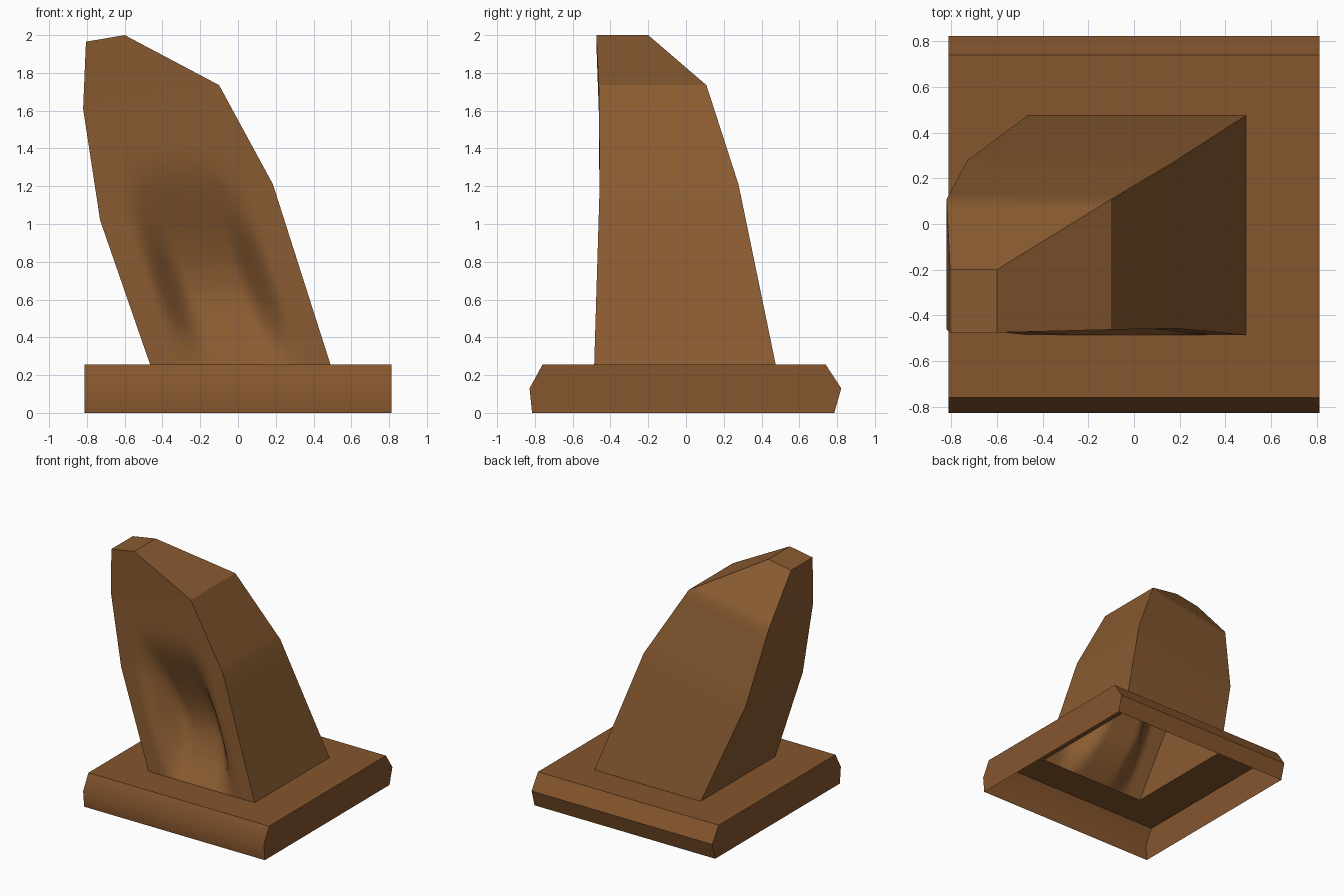
import bpy, bmesh, math
from mathutils import Vector

if "Cube" in bpy.data.objects:
    bpy.data.objects.remove(bpy.data.objects["Cube"])


def material(name, rgb):
    m = bpy.data.materials.new(name)
    m.diffuse_color = (*rgb, 1)
    m.use_nodes = True
    m.node_tree.nodes["Principled BSDF"].inputs["Base Color"].default_value = m.diffuse_color
    return m


def finish(bm, name, mat, angle):
    bmesh.ops.remove_doubles(bm, verts=bm.verts, dist=0.0005)
    bmesh.ops.recalc_face_normals(bm, faces=bm.faces)
    me = bpy.data.meshes.new(name)
    bm.to_mesh(me)
    bm.free()
    ob = bpy.data.objects.new(name, me)
    bpy.context.collection.objects.link(ob)
    me.materials.append(mat)
    bpy.ops.object.select_all(action='DESELECT')
    ob.select_set(True)
    bpy.context.view_layer.objects.active = ob
    bpy.ops.object.shade_smooth_by_angle(angle=math.radians(angle))
    return ob


def face(bm, pts):
    bm.faces.new([bm.verts.new(p) for p in pts])


def smooth(a, b, v):
    k = min(1, max(0, (v - a) / (b - a)))
    return k * k * (3 - 2 * k)


base_brown = material("base brown", (0.235, 0.093, 0.027))
horn_brown = material("horn brown", (0.252, 0.105, 0.031))

# Base: open-bottomed shell with rounded long sides and a hole under the horn
TOP, W = 0.255, 0.812
profile = [(-0.815, 0), (-0.828, 0.13), (-0.76, TOP), (0.74, TOP), (0.822, 0.13), (0.785, 0)]
bm = bmesh.new()
for i in (0, 1, 3, 4):
    (y0, z0), (y1, z1) = profile[i], profile[i + 1]
    face(bm, [(-W, y0, z0), (W, y0, z0), (W, y1, z1), (-W, y1, z1)])
for x in (-W, W):
    face(bm, [(x, y, z) for y, z in profile])
outer = [(-W, -0.76), (W, -0.76), (W, 0.74), (-W, 0.74)]
inner = [(-0.465, -0.486), (0.49, -0.486), (0.49, 0.475), (-0.465, 0.475)]
for i in range(4):
    j = (i + 1) % 4
    face(bm, [(*p, TOP) for p in (outer[i], outer[j], inner[j], inner[i])])
finish(bm, "base", base_brown, 40)

# Horn sections from bottom to tip: left x, left z, right x, right z, front y, back y
sections = [
    (-0.465, TOP, 0.49, TOP, -0.486, 0.475),
    (-0.73, 1.02, 0.185, 1.21, -0.457, 0.278),
    (-0.82, 1.61, -0.10, 1.735, -0.462, 0.108),
    (-0.805, 1.965, -0.60, 2.0, -0.475, -0.20),
]
SUB, COLS = 8, 28
rows = []
for k, (a, b) in enumerate(zip(sections, sections[1:])):
    for s in range(SUB + (k == 2)):
        t = s / SUB
        rows.append([p + (q - p) * t for p, q in zip(a, b)])

bm = bmesh.new()
rings = []
for lx, lz, rx, rz, yf, yb in rows:
    L, R = Vector((lx, yf, lz)), Vector((rx, yf, rz))
    ring = []
    for c in range(COLS + 1):
        u = c / COLS
        p = L.lerp(R, u)
        # hollow scooped into the lower front
        across = smooth(0.14, 0.36, u) * (1 - smooth(0.64, 0.86, u))
        up = smooth(0.1, 0.65, p.z) * (1 - smooth(0.65, 1.4, p.z))
        p.y += 0.2 * across * up
        ring.append(bm.verts.new(p))
    ring += [bm.verts.new((rx, yb, rz)), bm.verts.new((lx, yb, lz))]
    rings.append(ring)
for v in rings[0]:
    v.co.y = max(v.co.y, -0.486) if v.co.y > 0.4 else -0.486
n = len(rings[0])
for a, b in zip(rings, rings[1:]):
    for i in range(n):
        j = (i + 1) % n
        bm.faces.new((a[i], a[j], b[j], b[i]))
bm.faces.new(rings[-1])
finish(bm, "horn", horn_brown, 30)
